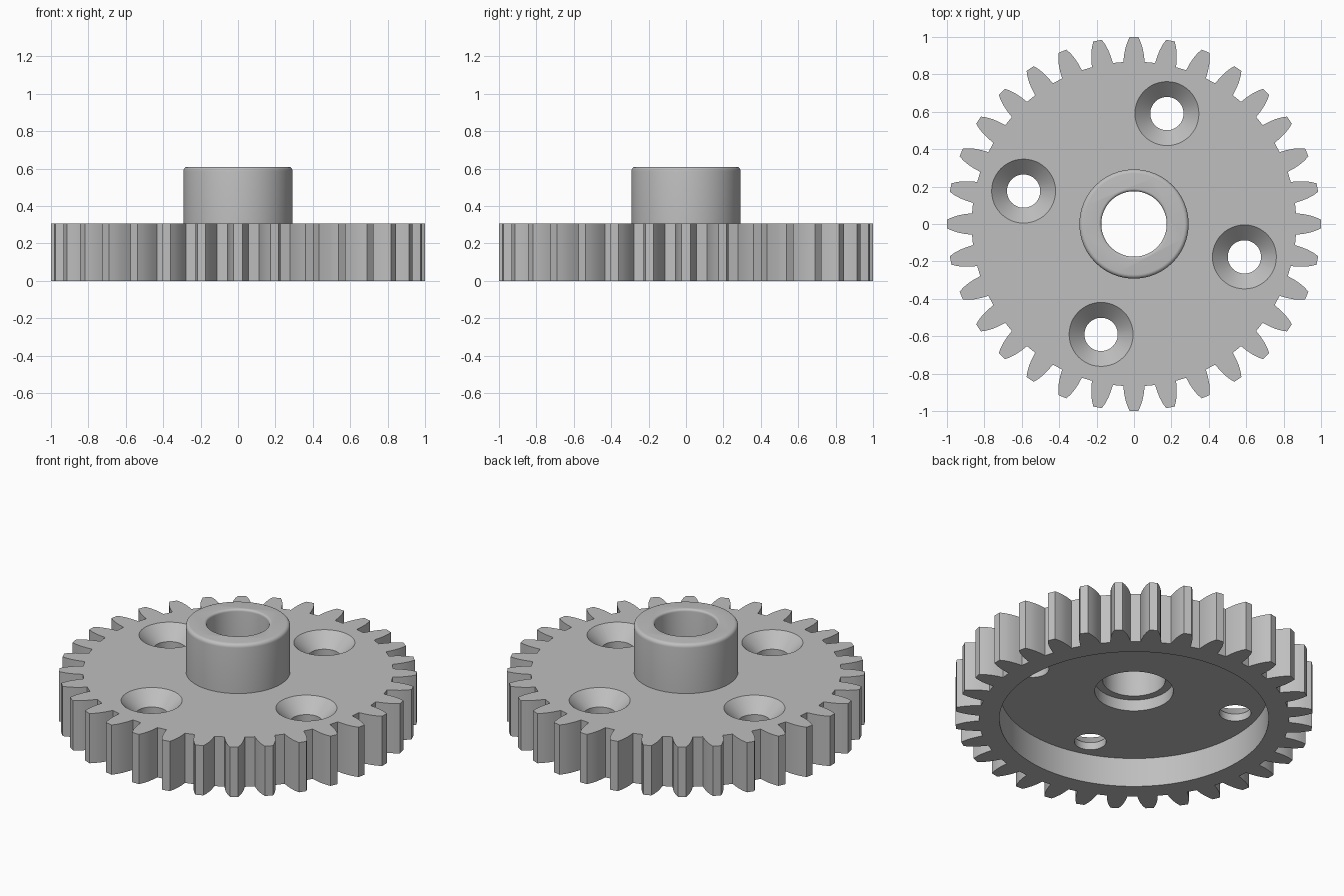
import bpy
import bmesh
from math import cos, sin, pi, radians

default = bpy.data.objects.get("Cube")
if default:
    bpy.data.objects.remove(default, do_unlink=True)

TEETH = 32
FACE_Z = 0.307      # top of the gear face
TOP_Z = 0.61        # top of the hub
RECESS_Z = 0.18     # ceiling of the underside recess
BORE, HUB = 0.175, 0.292

steel = bpy.data.materials.new("plain_grey")
steel.use_nodes = True
GREY = (0.52, 0.52, 0.52, 1)
steel.diffuse_color = GREY
steel.node_tree.nodes["Principled BSDF"].inputs["Base Color"].default_value = GREY


def make_object(name, bm):
    bmesh.ops.recalc_face_normals(bm, faces=bm.faces)
    mesh = bpy.data.meshes.new(name)
    bm.to_mesh(mesh)
    bm.free()
    mesh.materials.append(steel)
    obj = bpy.data.objects.new(name, mesh)
    bpy.context.collection.objects.link(obj)
    return obj


def lathe(name, profile, centre=(0, 0), sides=64):
    """Solid of revolution from (radius, z) points, capped at both ends."""
    bm = bmesh.new()
    angles = [2 * pi * i / sides for i in range(sides)]
    rings = [[bm.verts.new((centre[0] + r * cos(a), centre[1] + r * sin(a), z))
              for a in angles] for r, z in profile]
    for low, high in zip(rings, rings[1:]):
        for i in range(sides):
            j = (i + 1) % sides
            bm.faces.new((low[i], low[j], high[j], high[i]))
    bm.faces.new(rings[0])
    bm.faces.new(rings[-1])
    return make_object(name, bm)


def fillet(r, z, radius, start, end, steps=5):
    """Arc of (radius, z) points around a centre in the profile plane."""
    turns = [radians(start + (end - start) * i / steps) for i in range(steps + 1)]
    return [(r + radius * cos(t), z + radius * sin(t)) for t in turns]


def combine(target, tool, operation):
    mod = target.modifiers.new(operation.lower(), 'BOOLEAN')
    mod.operation = operation
    mod.solver = 'EXACT'
    mod.object = tool
    bpy.context.view_layer.objects.active = target
    bpy.ops.object.modifier_apply(modifier=mod.name)
    bpy.data.objects.remove(tool, do_unlink=True)


# Toothed disc: one tooth flank (radius, half width), mirrored and repeated
flank = [(0.868, 0.057), (0.905, 0.053), (0.941, 0.046), (0.972, 0.036), (1.0, 0.023)]
tooth = [(r, -w / r) for r, w in flank] + [(r, w / r) for r, w in reversed(flank)]
bm = bmesh.new()
outline = []
for n in range(TEETH):
    for r, offset in tooth:
        a = 2 * pi * n / TEETH + offset
        outline.append(bm.verts.new((r * cos(a), r * sin(a), 0)))
base = bm.faces.new(outline)
raised = bmesh.ops.extrude_face_region(bm, geom=[base], use_keep_orig=True)["geom"]
bmesh.ops.translate(bm, vec=(0, 0, FACE_Z),
                    verts=[v for v in raised if isinstance(v, bmesh.types.BMVert)])
gear = make_object("gear", bm)

# Hub with a rounded outer rim
ROUND = 0.022
combine(gear, lathe("hub", [(HUB, 0.25)] + fillet(HUB - ROUND, TOP_Z - ROUND, ROUND, 0, 90)),
        'UNION')

# Recess in the underside
combine(gear, lathe("recess_cutter", [(0.753, -0.1), (0.753, RECESS_Z)], sides=96), 'DIFFERENCE')

# Stepped shaft bore, eased at the upper rim
EASE = 0.014
rim = fillet(BORE + EASE, TOP_Z - EASE, EASE, 180, 90)
bore = [(0.22, 0.1), (0.22, 0.25), (BORE, 0.25)] + rim + [(BORE + EASE, 0.7)]
combine(gear, lathe("bore_cutter", bore), 'DIFFERENCE')

# Four countersunk screw holes
for n in range(4):
    a = radians(73.4) + n * pi / 2
    sink = [(0.089, 0.1), (0.089, FACE_Z - 0.082), (0.171, FACE_Z), (0.171, 0.4)]
    combine(gear, lathe("screw_hole_cutter", sink, (0.616 * cos(a), 0.616 * sin(a)), 48),
            'DIFFERENCE')

# Smooth the round surfaces, keep the machined edges crisp
bpy.ops.object.select_all(action='DESELECT')
gear.select_set(True)
bpy.context.view_layer.objects.active = gear
bpy.ops.object.shade_smooth_by_angle(angle=radians(25))
